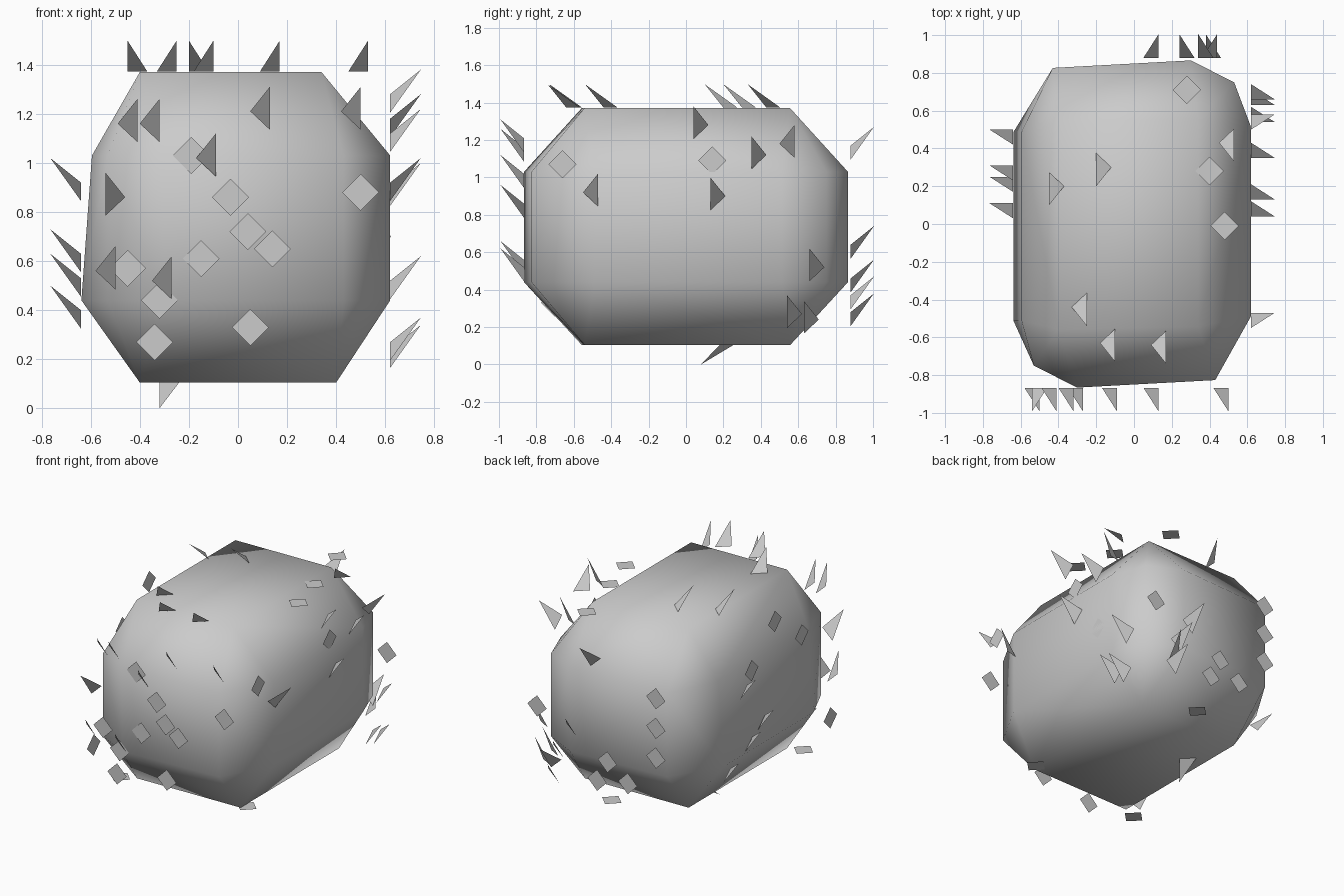
import bpy, bmesh
from itertools import product

if "Cube" in bpy.data.objects:
    bpy.data.objects.remove(bpy.data.objects["Cube"])


def finish(bm, name, smooth=False):
    me = bpy.data.meshes.new(name)
    bm.to_mesh(me)
    bm.free()
    for p in me.polygons:
        p.use_smooth = smooth
    ob = bpy.data.objects.new(name, me)
    bpy.context.collection.objects.link(ob)


# Boulder: convex hull of a box with chopped corners, slightly skewed
bm = bmesh.new()
for sx, sy, top in product((-1, 1), (-1, 1), (False, True)):
    cap_z, ring_z = (1.37, 1.03) if top else (0.105, 0.44)
    cap_x = 0.34 if top and sx > 0 else 0.4
    side_x = 0.62 if sx > 0 else 0.595 if top else 0.638
    rounder = sx == sy  # front left and back right corners
    points = [(cap_x, 0.55, cap_z), (side_x, 0.5, ring_z),
              (0.3 if rounder else 0.43, 0.86 if rounder else 0.835, ring_z)]
    if rounder:
        points.append((0.53, 0.74, ring_z))
    for x, y, z in points:
        bm.verts.new((sx * x, sy * y + 0.02 * sx * x, z))
bmesh.ops.convex_hull(bm, input=bm.verts)
bmesh.ops.recalc_face_normals(bm, faces=bm.faces)
finish(bm, "boulder", smooth=True)

# Mapping of (across, up, outward) to space for each side
place = {
    "front": lambda u, v, n: (u, -0.867 - n, v),
    "back": lambda u, v, n: (u, 0.88 + n, v),
    "right": lambda u, v, n: (0.62 + n, u, v),
    "left": lambda u, v, n: (-0.64 - n, u, v),
    "top": lambda u, v, n: (u, -v, 1.373 + n),
    "bottom": lambda u, v, n: (u, -v, 0.105 - n * 0.84),
}


def add_blades(side, tips, lean=-1):
    """Triangles rooted on one side of the boulder with an outward tip."""
    bm = bmesh.new()
    for u, v in tips:
        pts = [(u, v, 0.125), (u + lean * 0.08, v - 0.1, 0), (u, v - 0.175, 0)]
        bm.faces.new([bm.verts.new(place[side](*p)) for p in pts])
    finish(bm, side + "_blades")


def add_flakes(side, centres, r=0.075):
    """Flat diamonds lying on one side of the boulder."""
    bm = bmesh.new()
    for u, v in centres:
        pts = [(u + r, v, 0), (u, v + r, 0), (u - r, v, 0), (u, v - r, 0)]
        bm.faces.new([bm.verts.new(place[side](*p)) for p in pts])
    finish(bm, side + "_flakes")


# Front
add_blades("front", [(-.41, 1.26), (-.32, 1.26), (.13, 1.31), (.5, 1.31),
                     (-.09, 1.12), (-.5, .66), (-.27, .62)])
add_blades("front", [(-.54, .96)], 1)
add_flakes("front", [(-.19, 1.03), (-.03, .86), (.04, .72), (.14, .65), (-.15, .61),
                     (-.45, .57), (-.32, .44), (-.34, .27), (.05, .33), (.5, .88)])

# Right
add_blades("right", [(.04, 1.38), (.35, 1.22), (.13, 1), (.66, .62),
                     (.54, .37), (.63, .34)], 1)
add_blades("right", [(.58, 1.28), (-.47, 1.02)])
add_flakes("right", [(-.66, 1.07), (.14, 1.09), (.37, .69)])

# Top
add_blades("top", [(.53, -.33), (.17, .74), (-.1, .73), (-.25, .54)])
add_blades("top", [(-.2, -.2), (-.45, -.1)], 1)
add_flakes("top", [(.28, -.71), (.4, -.28), (.48, .01)])

# Back, left and bottom
add_blades("back", [(.13, 1.27), (.44, .47)])
add_blades("back", [(.24, .74), (.34, .56), (.38, .38)], 1)
add_flakes("back", [(-.38, 1 - .21 * i) for i in range(3)])
add_flakes("back", [(0, .45), (.08, .3), (-.16, .34), (.55, .7)])
add_blades("left", [(.31, 1.02), (.5, .5), (.25, .63), (.11, .73)])
add_flakes("left", [(-.08, 1.25), (-.38, 1.04), (.18, 1), (-.7, .33)])
add_blades("bottom", [(-.32, -.08)], 1)
add_flakes("bottom", [(.07, -.73), (.42, .5), (-.5, .6)])
